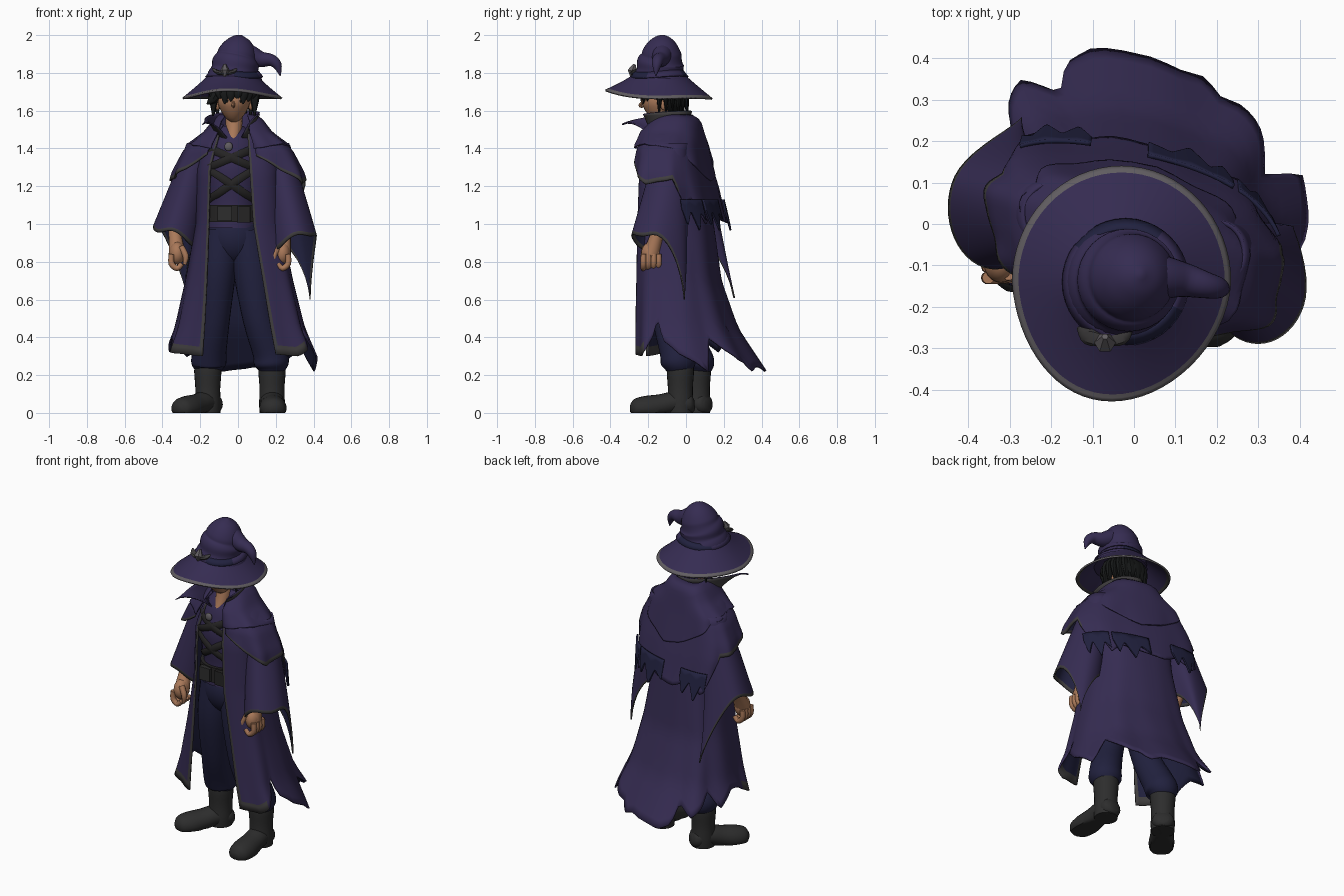
import bpy, bmesh, math
from mathutils import Vector

if "Cube" in bpy.data.objects:
    bpy.data.objects.remove(bpy.data.objects["Cube"])

def mat(name, c):
    m = bpy.data.materials.new(name)
    m.diffuse_color = (*c, 1)
    m.use_nodes = True
    m.node_tree.nodes["Principled BSDF"].inputs["Base Color"].default_value = m.diffuse_color
    return m

PURPLE = mat("purple cloth", (.036, .025, .084))
NAVY = mat("navy cloth", (.015, .015, .048))
TRIM = mat("dark trim", (.05, .047, .048))
GREY = mat("grey trim", (.12, .11, .12))
LEATHER = mat("boot leather", (.026, .026, .026))
BELT = mat("black belt", (.018, .017, .017))
SKIN = mat("skin", (.4, .19, .1))
HAIR = mat("hair", (.008, .009, .009))
TAU = 2 * math.pi

def interp(keys, v):
    """Linear lookup in rows sorted by their first value."""
    ks = sorted(keys)
    if v <= ks[0][0]: return ks[0][1:]
    for a, b in zip(ks, ks[1:]):
        if v <= b[0]:
            f = (v - a[0]) / (b[0] - a[0])
            return tuple(p + (q - p) * f for p, q in zip(a[1:], b[1:]))
    return ks[-1][1:]

def grid(name, fn, ss, n, mats, rule=None, thick=0, closed=False, caps=False):
    """Surface fn(s, t): s runs down, t runs counterclockwise."""
    bm = bmesh.new()
    cols = n if closed else n + 1
    rows = [[bm.verts.new(fn(s, j / n)) for j in range(cols)] for s in ss]
    for i in range(len(ss) - 1):
        for j in range(n):
            k = (j + 1) % cols
            f = bm.faces.new((rows[i][j], rows[i+1][j], rows[i+1][k], rows[i][k]))
            if rule:
                f.material_index = rule((ss[i] + ss[i+1]) / 2, (j + .5) / n)
    if caps:
        bm.faces.new(rows[0])
        bm.faces.new(rows[-1][::-1])
        bmesh.ops.recalc_face_normals(bm, faces=bm.faces)
    me = bpy.data.meshes.new(name)
    bm.to_mesh(me)
    bm.free()
    ob = bpy.data.objects.new(name, me)
    bpy.context.collection.objects.link(ob)
    for m in mats: me.materials.append(m)
    if thick:
        md = ob.modifiers.new("thickness", "SOLIDIFY")
        md.thickness, md.offset, md.material_offset = thick, -1, 1
    return ob

def steps(m, extra=None):
    return sorted([i / m for i in range(m + 1)] + ([extra] if extra else []))

def tube(name, pts, m, n=16, flat=1, ref=None, floor=None, sub=4):
    """Round tube through (x, y, z, radius) points."""
    P = [Vector(p) for p in pts]
    Q = []
    for i in range(len(P) - 1):
        a, b, c, d = P[max(i-1, 0)], P[i], P[i+1], P[min(i+2, len(P)-1)]
        for k in range(sub):
            t = k / sub
            Q.append(.5 * (2*b + (c-a)*t + (2*a-5*b+4*c-d)*t*t + (3*b-a-3*c+d)*t**3))
    Q.append(P[-1])
    d = (Q[-1] - Q[0]).to_3d().normalized()
    ref = Vector(ref) if ref else Vector((0, 0, 1) if abs(d.z) < .7 else (0, 1, 0))
    L = len(Q) - 1
    def fn(s, t):
        i = round(s * L)
        tan = (Q[min(i+1, L)] - Q[max(i-1, 0)]).to_3d().normalized()
        u = tan.cross(ref).normalized()
        v = u.cross(tan)
        p = Q[i].to_3d() + max(Q[i][3], .002) * (u*math.cos(TAU*t) + v*flat*math.sin(TAU*t))
        if floor is not None: p.z = max(p.z, floor)
        return p
    return grid(name, fn, steps(L), n, [m], closed=True, caps=True)

def ball(name, c, r, m, taper=0):
    def fn(s, t):
        a = math.pi * (.01 + .98 * s)
        k = math.sin(a) * (1 - taper * max(0, -math.cos(a)))
        return Vector((c[0] + r[0]*k*math.cos(TAU*t), c[1] + r[1]*k*math.sin(TAU*t), c[2] + r[2]*math.cos(a)))
    return grid(name, fn, steps(14), 24, [m], closed=True, caps=True)

def spow(v, e): return math.copysign(abs(v) ** e, v)

def shell(name, prof, hem, ztop, mats, rule=None, n=90, m=18, flute=0, t0=0, t1=1, cy=-.05, shear=.15, lean=0, edge=.975):
    """Open garment; prof rows are z, half width, front y, back y, left and right opening x."""
    def fn(s, t):
        t = t0 + (t1 - t0) * t
        z = ztop + (interp(hem, t)[0] - ztop) * s
        rx, yf, yb, xl, xr = interp(prof, z)
        a0 = -math.acos(spow(xr / rx, 1/.75))
        a1 = TAU - math.acos(spow(xl / rx, 1/.75))
        a = a0 + (a1 - a0) * t
        k = 1 + flute * s * s * math.sin(9 * a)
        x, q = rx * spow(math.cos(a), .75) * k, spow(math.sin(a), .75) * k
        x *= 1 - lean * s * max(0, -math.cos(a))
        return Vector((x, cy + ((yb - cy) if q > 0 else (cy - yf)) * q - shear * x, z))
    return grid(name, fn, steps(m, edge), n, mats, rule, thick=.01)

CLOTH = [PURPLE, NAVY, TRIM, TRIM]

# long coat with ragged hem
shell("coat", [(1.48, .15, -.2, .04, -.1, .05), (1.3, .22, -.24, .09, -.15, .06), (1, .23, -.25, .14, -.16, .08),
               (.7, .29, -.25, .18, -.17, .13), (.45, .35, -.25, .265, -.18, .17), (.22, .445, -.24, .41, -.19, .21)],
      [(0, .31), (.08, .3), (.13, .34), (.165, .4), (.185, .5), (.205, .4), (.235, .31), (.265, .27), (.29, .22), (.32, .4),
       (.36, .33), (.4, .28), (.425, .27), (.44, .22), (.47, .25), (.52, .22), (.55, .25), (.57, .36), (.61, .3), (.65, .34),
       (.68, .42), (.72, .32), (.77, .4), (.82, .35), (.87, .32), (1, .3)],
      1.48, CLOTH, lambda s, t: 2 if t < .013 or t > .987 or (s > .96 and (t < .12 or t > .82)) else 0,
      m=24, flute=.03, lean=.06, edge=.97)

# back cape reaching the waist, merged with the shoulder cape
shell("shoulder_cape", [(1.53, .12, -.18, .05, -.08, .05), (1.46, .22, -.22, .07, -.13, .07), (1.39, .29, -.24, .09, -.16, .09),
                        (1.28, .345, -.25, .12, -.18, .11), (1.2, .365, -.25, .145, -.19, .12), (1, .35, -.25, .2, -.19, .12)],
      [(0, 1.36), (.08, 1.28), (.18, 1.21), (.28, 1.24), (.32, 1.1), (.36, 1.14), (.4, 1.0), (.44, 1.06), (.48, 1.04), (.53, 1.01),
       (.58, 1.06), (.64, 1.0), (.67, 1.1), (.71, 1.22), (.82, 1.24), (.92, 1.29), (1, 1.37)],
      1.53, CLOTH, lambda s, t: 2 if s > .93 and (t < .3 or t > .7) else 0, flute=.03, m=14, shear=.22, edge=.955)

# ragged dark patches hanging on the back
for i, c in enumerate((.35, .46, .6)):
    shell(f"back_tatter_{i}", [(1.3, .35, -.2, .13, -.18, .11), (1.2, .375, -.25, .16, -.19, .12), (.95, .36, -.25, .225, -.19, .12)],
          [(c - .05, 1.08), (c - .035, .99), (c - .015, 1.07), (c + .01, .96), (c + .03, 1.06), (c + .05, 1.02)],
          1.13, [NAVY, NAVY], n=24, m=4, t0=c - .05, t1=c + .05, shear=.22)
# hood folded on the shoulders
shell("hood", [(1.58, .1, -.14, .025, -.07, .05), (1.55, .135, -.17, .07, -.09, .06), (1.49, .18, -.23, .085, -.11, .06),
               (1.42, .27, -.25, .1, -.14, .08), (1.22, .34, -.26, .15, -.16, .1)],
      [(0, 1.4), (.15, 1.43), (.28, 1.4), (.5, 1.23), (.7, 1.4), (.85, 1.43), (1, 1.4)],
      1.58, [PURPLE, PURPLE], n=60, m=12, flute=.03, shear=.22)

# standing collar, its left wing drawn to a long forward point
def collar(s, t):
    a = math.radians(-62 + 304 * t)
    r = .08 + .045 * s
    p = Vector((-.02 + r*math.cos(a), -.1 + r*math.sin(a), 1.46 + .14 * s))
    p = p.lerp(Vector((-.19, -.34, 1.53)), s * max(0, (t - .5) / .5) ** 1.15)
    return p.lerp(Vector((.115, -.23, 1.58)), s * max(0, (.35 - t) / .35) ** 1.2)
grid("collar", collar, steps(6), 40, [PURPLE, TRIM], thick=.008)

# wide sleeves with a drooping point
def sleeve(name, top, cuff, rad, tip, tip_angle):
    sign = 1 if cuff[0] > 0 else -1
    def fn(s, t):
        a = TAU * t
        rx, ry = .07 + (rad[0] - .07) * s, .08 + (rad[1] - .08) * s
        c = Vector(top).lerp(Vector(cuff), s)
        p = c + Vector((rx*math.cos(a), ry*math.sin(a), s * (.045*sign*math.cos(a) + .02*math.sin(3*a))))
        w = s ** 2.5 * max(0, math.cos(a - math.radians(tip_angle))) ** 4
        return p.lerp(Vector(tip), w)
    grid(name, fn, steps(14, .965), 48, CLOTH, lambda s, t: 2 if s > .965 else 0, thick=.01, closed=True)
sleeve("right_sleeve", (.2, -.07, 1.43), (.3, -.14, .92), (.12, .15), (.385, -.005, .6), 55)
sleeve("left_sleeve", (-.2, .02, 1.43), (-.335, .04, .94), (.115, .15), (-.27, .26, .61), 75)

# hands
for side, hx, hy, wy in (("right", .235, -.185, -.13), ("left", -.322, -.09, .01)):
    sg = 1 if hx > 0 else -1
    tube(side + "_wrist", [(hx + .02*sg, wy, 1.02, .032), (hx + .01*sg, (wy + hy)/2, .93, .035), (hx, hy, .84, .045)], SKIN)
    ball(side + "_palm", (hx, hy, .845), (.042, .052, .06), SKIN)
    for i in range(4):
        y = hy - .04 + .027 * i
        tube(f"{side}_finger_{i}", [(hx + .03*sg, y, .84, .015), (hx + .03*sg, y, .79, .016),
             (hx, y, .765, .015), (hx - .025*sg, y, .79, .013)], SKIN, n=10, sub=3, ref=(0, 1, 0))
    tube(side + "_thumb", [(hx - .02*sg, hy - .03, .88, .017), (hx - .045*sg, hy - .04, .83, .016),
         (hx - .04*sg, hy - .04, .785, .009)], SKIN, n=10)

# shirt and belt
TORSO = [(1, .135, -.195, .06), (1.1, .13, -.19, .06), (1.3, .155, -.215, .06), (1.45, .13, -.18, .03), (1.52, .06, -.13, -.03)]
def around(z, a, grow=0):
    rx, yf, yb = interp(TORSO, z)
    return Vector((-.03 + (rx + grow)*math.cos(a), (yf + yb)/2 + ((yb - yf)/2 + grow)*math.sin(a), z))
grid("shirt", lambda s, t: around(1.52 - .54*s, TAU*t), steps(14), 32, [PURPLE], closed=True, caps=True)
grid("belt", lambda s, t: around(1.1 - .09*s, TAU*t, .02), steps(2), 32, [BELT], closed=True, caps=True)

# crossed chest straps
def strap(name, x0, z0, x1, z1):
    pts = []
    for i in range(7):
        x, z = x0 + (x1 - x0)*i/6, z0 + (z1 - z0)*i/6
        rx = interp(TORSO, z)[0]
        p = around(z, -math.acos(max(-1, min(1, (x + .03)/rx))), .004)
        pts.append((*p, .021))
    tube(name, pts, BELT, n=8, flat=.4, ref=(0, 1, 0), sub=2)
for i, (z0, z1) in enumerate(((1.29, 1.13), (1.4, 1.3))):
    strap(f"strap_down_{i}", -.15, z0, .08, z1)
    strap(f"strap_up_{i}", -.15, z1, .08, z0)

def box(name, c, d, m):
    bpy.ops.mesh.primitive_cube_add(size=1, location=c)
    o = bpy.context.object
    o.name, o.scale = name, d
    o.data.materials.append(m)
    b = o.modifiers.new("bevel", "BEVEL")
    b.width = .006
box("buckle", (-.07, -.215, 1.055), (.075, .03, .08), LEATHER)
box("belt_pouch", (.03, -.2, 1.05), (.07, .05, .085), BELT)
ball("medallion", (-.05, -.215, 1.41), (.022, .012, .024), GREY)

# trousers
ball("hips", (-.02, -.07, .93), (.145, .125, .15), NAVY)
tube("right_leg", [(.045, -.08, .96, .1), (.075, -.09, .75, .1), (.11, -.09, .5, .085), (.165, -.05, .33, .09),
                   (.178, -.04, .26, .092), (.18, -.04, .22, .065)], NAVY, n=24)
tube("left_leg", [(-.085, -.07, .96, .1), (-.105, -.08, .75, .095), (-.125, -.04, .5, .082), (-.15, .03, .33, .09),
                  (-.155, .06, .26, .092), (-.155, .06, .22, .065)], NAVY, n=24)

# boots
def boot(side, ax, ay, dx, dy):
    tube(side + "_boot_shaft", [(ax, ay, .27, .066), (ax, ay, .22, .072), (ax, ay, .13, .066), (ax, ay, .05, .068),
                                (ax, ay, .0, .066)], LEATHER, n=24, floor=0)
    foot = [(-.075, .045, .03), (-.05, .045, .06), (.03, .055, .064), (.1, .04, .066), (.18, .025, .072), (.24, .022, .058), (.266, .02, .02)]
    tube(side + "_boot_foot", [(ax + dx*f, ay + dy*f, z, r) for f, z, r in foot], LEATHER, n=24, flat=.9, floor=0)
boot("right", .18, -.03, .03, -1)
boot("left", -.16, .06, -.61, -.79)

# head
tube("neck", [(-.02, -.09, 1.6, .046), (-.022, -.115, 1.5, .042), (-.027, -.152, 1.43, .03)], SKIN)
ball("head", (-.022, -.135, 1.645), (.087, .102, .108), SKIN, taper=.3)
tube("nose", [(-.024, -.228, 1.65, .006), (-.025, -.243, 1.628, .009), (-.024, -.228, 1.62, .006)], SKIN, n=8)
for sx in (-1, 1):
    ball("ear", (-.02 + sx*.088, -.115, 1.63), (.014, .02, .028), SKIN)
    ball("eye", (-.022 + sx*.036, -.2265, 1.65), (.013, .004, .006), HAIR)
# hair with short fringe and longer back tufts
ball("hair", (-.02, -.075, 1.67), (.108, .09, .095), HAIR, taper=.15)
for i in range(21):
    a = math.radians(-180 + 360 * i / 21 - 90)
    c, s = math.cos(a), math.sin(a)
    drop = (1.65 if s < -.3 else 1.585) + .014 * (i % 3 - 1)
    tube(f"hair_tuft_{i}", [(-.02 + .085*c, -.115 + .09*s, 1.73, .032), (-.02 + .108*c, -.115 + .113*s, 1.69, .03),
         (-.022 + .113*c, -.115 + .124*s, drop, .004)], HAIR, n=8, flat=.6)
tube("side_lock", [(-.11, -.16, 1.7, .03), (-.135, -.17, 1.66, .025), (-.165, -.18, 1.635, .003)], HAIR, n=8)

# hat
def brim(s, t):
    a, r = TAU * t, .11 + .155 * s
    y = -.14 + r * (1.06 if math.sin(a) > 0 else 1.09) * math.sin(a)
    x = -.03 + r * math.cos(a) * (1 - .07 * s * max(0, -math.sin(a)))
    z = 1.81 - .122*s**.85 - .06*(y + .14)*s - .02*s*math.cos(a)**2 + .006*s*math.sin(3*a)
    return Vector((x - .024 * s * max(0, -math.sin(a)) ** 2, y, z))
grid("hat_brim", brim, steps(10, .95), 64, [PURPLE, PURPLE, GREY, TRIM], lambda s, t: 2 if s > .9 else 0, thick=.01, closed=True)
tube("hat_crown", [(-.02, -.14, 1.74, .15), (-.022, -.14, 1.78, .142), (-.017, -.138, 1.815, .124), (-.012, -.135, 1.855, .124),
                   (-.006, -.13, 1.885, .108), (.0, -.128, 1.915, .101), (.008, -.125, 1.955, .077), (.014, -.123, 1.985, .044),
                   (.018, -.122, 2, .006)], PURPLE, n=32)
tube("hat_tail", [(.0, -.125, 1.91, .06), (.06, -.128, 1.895, .055), (.12, -.135, 1.872, .042), (.175, -.148, 1.868, .032),
                  (.208, -.155, 1.84, .024), (.224, -.16, 1.785, .003)], PURPLE, n=20)

# dark patches of the hat band and front ornament
grid("hat_band", lambda s, t: Vector((-.02 + (.13 + .024*s)*math.cos(TAU*t), -.14 + (.13 + .024*s)*math.sin(TAU*t),
     1.81 - .03*s + .006*math.sin(2*TAU*t))), steps(2), 40, [PURPLE, PURPLE, NAVY, NAVY],
     lambda s, t: 2 if .14 < t < .4 or .76 < t < .93 else 0, thick=.006, closed=True)
tube("hat_ornament", [(-.07, -.272, 1.845, .008), (-.07, -.287, 1.81, .026), (-.07, -.29, 1.78, .006)], GREY, n=6, sub=1)
for sx in (-1, 1):
    tube("ornament_wing", [(-.07, -.28, 1.795, .014), (-.07 + sx*.04, -.272, 1.805, .02), (-.07 + sx*.065, -.25, 1.825, .004)],
         TRIM, n=8, flat=.6)

# smooth shading with sharp edges kept
bpy.ops.object.select_all(action="SELECT")
bpy.context.view_layer.objects.active = bpy.data.objects["coat"]
bpy.ops.object.shade_smooth_by_angle(angle=math.radians(40))
